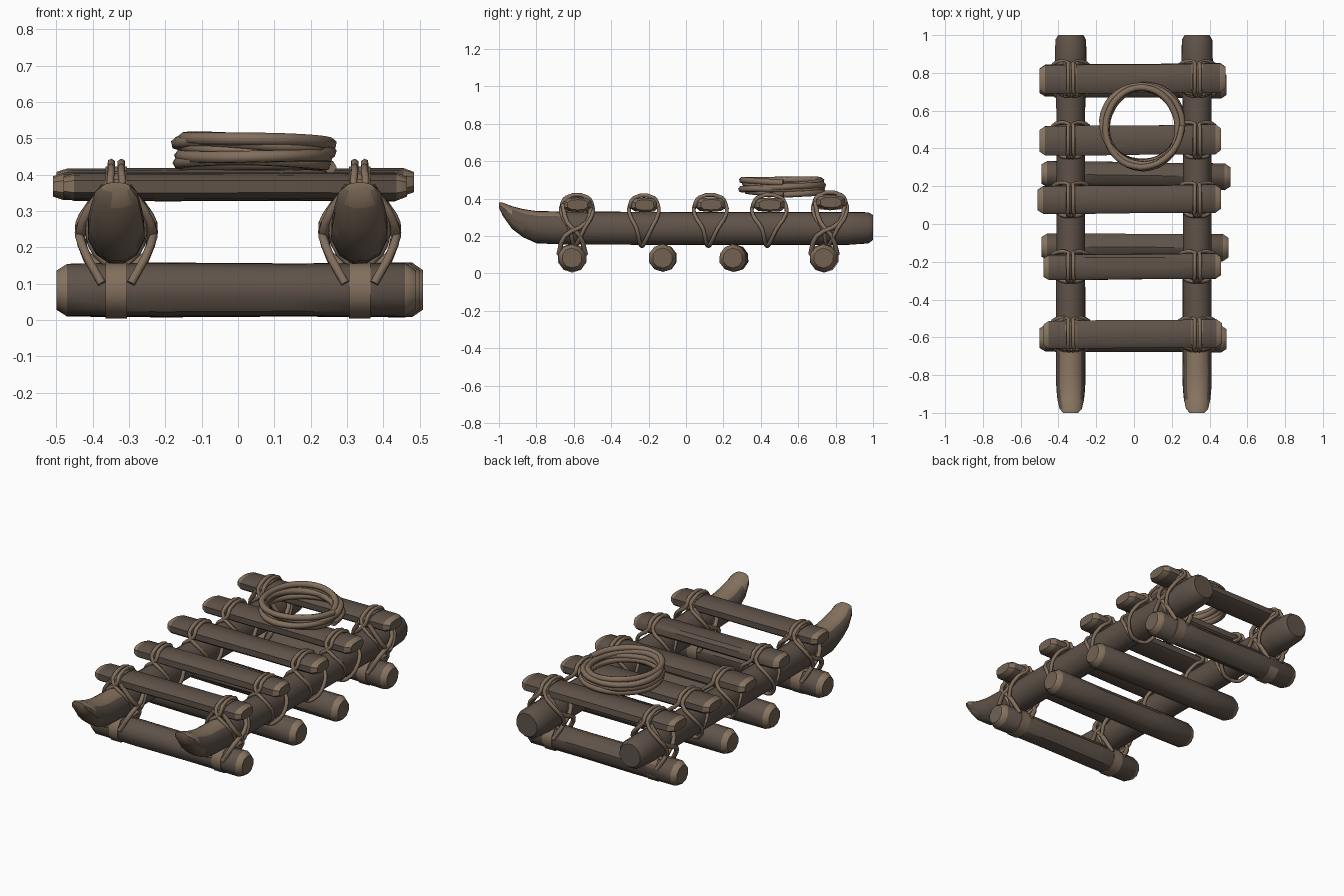
import bpy, bmesh, random
from math import sin, cos, pi, radians
from mathutils import Vector

random.seed(4)
if "Cube" in bpy.data.objects:
    bpy.data.objects.remove(bpy.data.objects["Cube"])


def material(name, rgb):
    m = bpy.data.materials.new(name)
    m.use_nodes = True
    m.diffuse_color = (*rgb, 1)
    m.node_tree.nodes["Principled BSDF"].inputs["Base Color"].default_value = (*rgb, 1)
    return m


BARK = material("dark bark", (0.115, 0.086, 0.067))
PALE = material("pale cut wood", (0.245, 0.175, 0.118))
GRAIN = material("end grain", (0.17, 0.123, 0.086))
ROPE = material("tan rope", (0.225, 0.16, 0.11))


def sweep(name, rings, axis, sides, mats, rule, power=1.0, wobble=0.0):
    """Skin rings of (centre, half width, half height) running along axis x or y."""
    bm = bmesh.new()
    loops = []
    jitter = [1 + random.uniform(-wobble, wobble) for _ in range(sides)]
    for centre, hw, hh in rings:
        loop = []
        for i in range(sides):
            a = 2 * pi * (i + 0.5) / sides
            c, s = cos(a), sin(a)
            u = hw * jitter[i] * abs(c) ** power * (1 if c > 0 else -1)
            v = hh * jitter[i] * abs(s) ** power * (1 if s > 0 else -1)
            off = Vector((0, u, v)) if axis == "x" else Vector((u, 0, v))
            loop.append(bm.verts.new(Vector(centre) + off))
        loops.append(loop)
    for a, b in zip(loops, loops[1:]):
        for i in range(sides):
            j = (i + 1) % sides
            bm.faces.new((a[i], a[j], b[j], b[i]))
    bm.faces.new(loops[0])
    bm.faces.new(loops[-1])
    bmesh.ops.recalc_face_normals(bm, faces=bm.faces)
    bm.normal_update()
    for f in bm.faces:
        f.material_index = rule(f)
    mesh = bpy.data.meshes.new(name)
    bm.to_mesh(mesh)
    bm.free()
    for m in mats:
        mesh.materials.append(m)
    ob = bpy.data.objects.new(name, mesh)
    bpy.context.collection.objects.link(ob)
    bpy.ops.object.select_all(action="DESELECT")
    ob.select_set(True)
    bpy.context.view_layer.objects.active = ob
    bpy.ops.object.shade_smooth_by_angle(angle=radians(38))
    return ob


def cut_ends(f):
    """Pale chamfers and end-grain caps on pieces lying along x."""
    n = abs(f.normal.x)
    return 2 if n > 0.9 else 1 if n > 0.25 else 0


def crossbar(name, x0, x1, y0, y1, z, hw, hh, sides, power):
    """Wooden bar across the sled with chamfered ends; y runs from y0 to y1."""
    rings = []
    span = x1 - x0
    for t, k in ((0, 0.72), (0.03, 0.97), (0.3, 1), (0.65, 0.97), (0.97, 1), (1, 0.72)):
        rings.append(((x0 + span * t, y0 + (y1 - y0) * t, z), hw * k, hh * k))
    return sweep(name, rings, "x", sides, (BARK, PALE, GRAIN), cut_ends, power, 0.03)


def cord(name, points, radius, cyclic=True):
    cu = bpy.data.curves.new(name, "CURVE")
    cu.dimensions = "3D"
    cu.bevel_depth = radius
    cu.bevel_resolution = 1
    cu.resolution_u = 3
    cu.use_fill_caps = True
    sp = cu.splines.new("BEZIER")
    sp.bezier_points.add(len(points) - 1)
    for bp, p in zip(sp.bezier_points, points):
        bp.co = p
        bp.handle_left_type = bp.handle_right_type = "AUTO"
    sp.use_cyclic_u = cyclic
    cu.materials.append(ROPE)
    ob = bpy.data.objects.new(name, cu)
    bpy.context.collection.objects.link(ob)
    return ob


def runner_colour(f):
    c, n = f.calc_center_median(), f.normal
    if c.y < -0.64 and (n.z > 0.6 or n.y < -0.9):
        return 1
    return 2 if n.y < -0.3 else 0


# Long runners with upswept, tapered front tips
RX = 0.335
profile = ((1.0, 0.245, 0.068, 0.068), (0.975, 0.243, 0.083, 0.085),
           (0.86, 0.24, 0.086, 0.09), (0.6, 0.24, 0.078, 0.09),
           (0, 0.24, 0.078, 0.09), (-0.65, 0.242, 0.079, 0.09),
           (-0.8, 0.247, 0.08, 0.088), (-0.87, 0.268, 0.078, 0.077),
           (-0.93, 0.298, 0.072, 0.062), (-0.98, 0.343, 0.06, 0.036),
           (-1.0, 0.365, 0.04, 0.014))
for side, label in ((1, "left"), (-1, "right")):
    rings = [((side * RX, y, z), w, h) for y, z, w, h in profile]
    sweep(label + "_runner", rings, "y", 12, (BARK, PALE, GRAIN), runner_colour, 1, 0.02)

# Round logs underneath
for i, (x0, x1, y0, y1) in enumerate(((-0.5, 0.49, -0.605, -0.61), (-0.49, 0.5, -0.12, -0.125),
                                      (-0.49, 0.51, 0.265, 0.25), (-0.5, 0.49, 0.745, 0.735))):
    crossbar(f"bottom_log_{i + 1}", x0, x1, y0, y1, 0.082, 0.075, 0.074, 10, 1)

# Flattened deck planks: ends in x, y centre, z centre, half width
planks = ((-0.48, 0.465, -0.583, 0.367, 0.076), (-0.48, 0.46, -0.225, 0.365, 0.07),
          (-0.51, 0.46, 0.13, 0.367, 0.078), (-0.5, 0.46, 0.445, 0.367, 0.082),
          (-0.5, 0.485, 0.77, 0.38, 0.08))
for i, (x0, x1, y, z, hw) in enumerate(planks):
    crossbar(f"deck_plank_{i + 1}", x0, x1, y - 0.004, y + 0.004, z, hw, 0.039, 10, 0.7)

# Rope lashings where planks cross runners
for i, (_, _, y, z, hw) in enumerate(planks):
    tied_low = i in (0, 4)
    for side in (1, -1):
        for turn in (1, -1):
            x = side * RX + turn * 0.014
            e = hw + 0.004
            reach = 0.09 * turn
            pts = [(x, y - e, z), (x, y - hw * 0.75, z + 0.038), (x, y + hw * 0.75, z + 0.038),
                   (x, y + e, z), (x + reach * 0.7, y + e, 0.31), (x + reach, y + 0.04, 0.24),
                   (x + reach * 0.5, y, 0.158), (x, y - 0.01, 0.146),
                   (x - reach * 0.5, y - 0.02, 0.158),
                   (x - reach, y - 0.04, 0.24), (x - reach * 0.7, y - e, 0.31)]
            cord(f"lashing_{i + 1}", pts, 0.011)
        if tied_low:
            ly = -0.608 if i == 0 else 0.738
            for name, cy, cz, w, h, p in (("log_binding", ly, 0.082, 0.079, 0.078, 1),
                                          ("plank_binding", y, z, hw + 0.004, 0.043, 0.7)):
                rings = [((side * RX + d, cy, cz), w, h) for d in (-0.03, 0, 0.03)]
                sweep(name, rings, "x", 10, (ROPE,), lambda f: 0, p)
            # Straps crossing the runner sides down to the log
            for face in (1, -1):
                for lean in (1, -1):
                    x = side * RX + face * 0.092
                    pts = [(side * RX + face * 0.03, y + lean * hw, z),
                           (x, y + lean * 0.05, 0.27), (x, ly - lean * 0.04, 0.2),
                           (side * RX + face * 0.04, ly - lean * 0.072, 0.1)]
                    cord("side_strap", pts, 0.013, False)

# Loose coil of rope resting on the rear planks
turns, steps = 5, 14
coil = []
for k in range(turns * steps + 1):
    t = k / (turns * steps)
    a = 2 * pi * k / steps
    r = 0.2 + 0.011 * sin(a * 0.63 + 1) + 0.006 * sin(a * 2.4)
    x, y = r * cos(a), r * sin(a)
    coil.append((0.045 + x, 0.52 + y * 1.03,
                 0.424 + 0.075 * t - 0.05 * x * (0.4 + t) + 0.006 * sin(a * 1.7)))
cord("rope_coil", coil, 0.018, False)
